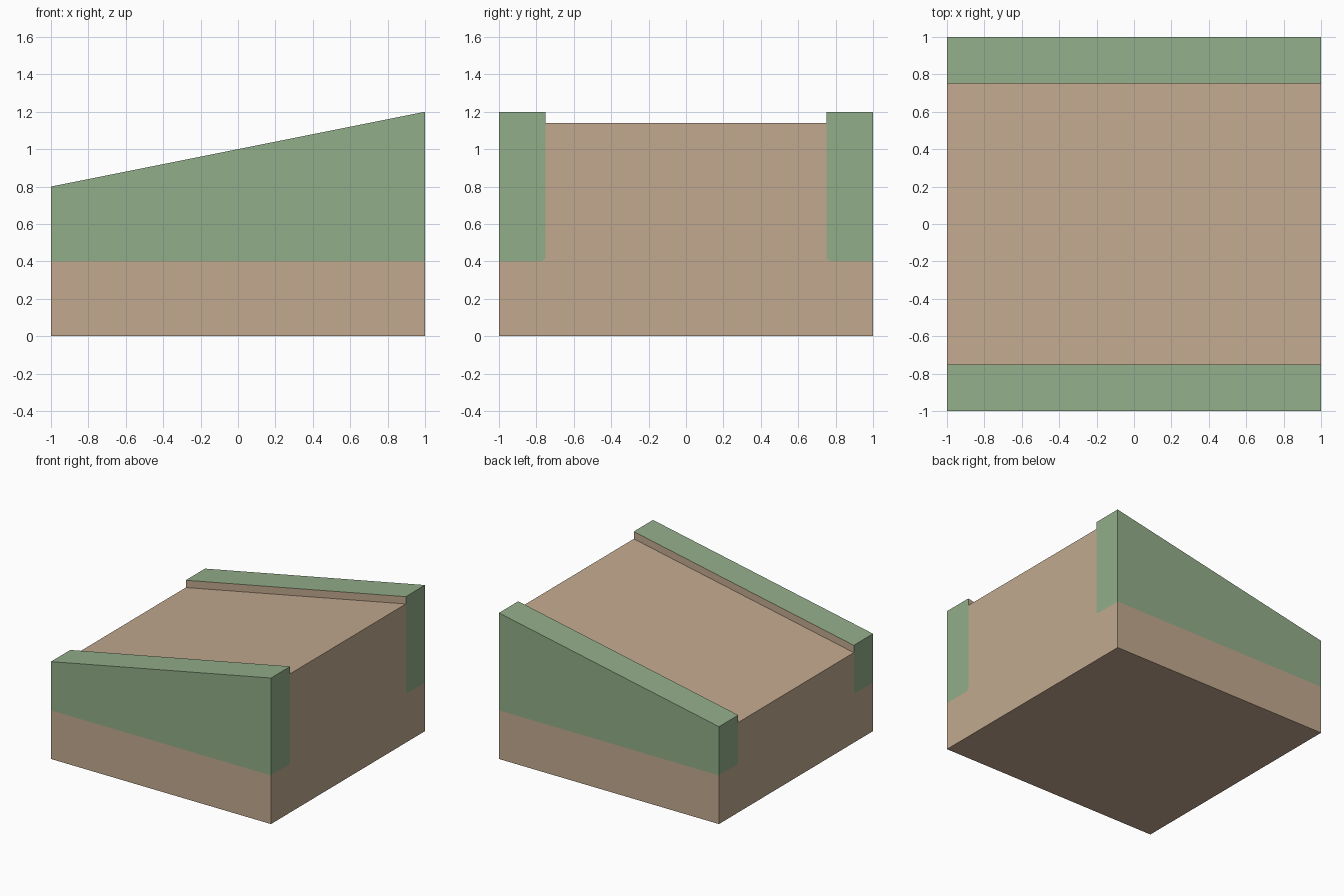
import bpy, bmesh
from math import sin, cos, pi

cube = bpy.data.objects.get("Cube")
if cube:
    bpy.data.objects.remove(cube, do_unlink=True)


def make_material(name, colour):
    mat = bpy.data.materials.new(name)
    mat.use_nodes = True
    mat.diffuse_color = (*colour, 1)
    bsdf = next(n for n in mat.node_tree.nodes if n.type == 'BSDF_PRINCIPLED')
    bsdf.inputs["Base Color"].default_value = (*colour, 1)
    bsdf.inputs["Roughness"].default_value = 0.9
    return mat


DIRT, GRASS = 0, 1
BANK_Y, GRASS_Z, ROUND, SUNK = 0.75, 0.4, 0.03, 0.06
bm = bmesh.new()


def half_section(x, side):
    """Key points of one half of the cross-section at x."""
    top = 1 + 0.2 * x

    def vert(y, z):
        return bm.verts.new((x, side * y, z))

    # rounded lower corner of the grass layer
    arc = [vert(BANK_Y + ROUND * (1 - sin(a)), GRASS_Z + ROUND * (1 - cos(a)))
           for a in (i * pi / 8 for i in range(5))]
    return {"base": vert(1, 0), "edge": vert(1, GRASS_Z), "arc": arc,
            "road": vert(BANK_Y, top - SUNK), "inner": vert(BANK_Y, top),
            "outer": vert(1, top)}


def face(verts, material):
    bm.faces.new(verts).material_index = material


ends = [{side: half_section(x, side) for side in (-1, 1)} for x in (-1, 1)]
low, high = ends

# end walls: dirt centre with a grass corner on each bank
for end in ends:
    outlines = []
    for half in end.values():
        outlines.append([half["base"], half["edge"], *half["arc"], half["road"]])
        face([half["edge"], *half["arc"], half["road"], half["inner"],
              half["outer"]], GRASS)
    face(outlines[0] + outlines[1][::-1], DIRT)

# long sides and bank tops
for side in (-1, 1):
    a, b = low[side], high[side]
    for first, second, material in (("base", "edge", DIRT),
                                    ("edge", "outer", GRASS),
                                    ("outer", "inner", GRASS),
                                    ("inner", "road", DIRT)):
        face([a[first], a[second], b[second], b[first]], material)

# sunken road and underside
for key in ("road", "base"):
    face([low[-1][key], low[1][key], high[1][key], high[-1][key]], DIRT)

bmesh.ops.recalc_face_normals(bm, faces=bm.faces)
mesh = bpy.data.meshes.new("sloped_road_block")
bm.to_mesh(mesh)
bm.free()
mesh.materials.append(make_material("dirt tan", (0.54, 0.40, 0.275)))
mesh.materials.append(make_material("grass green", (0.29, 0.42, 0.25)))
block = bpy.data.objects.new("sloped_road_block", mesh)
bpy.context.collection.objects.link(block)
